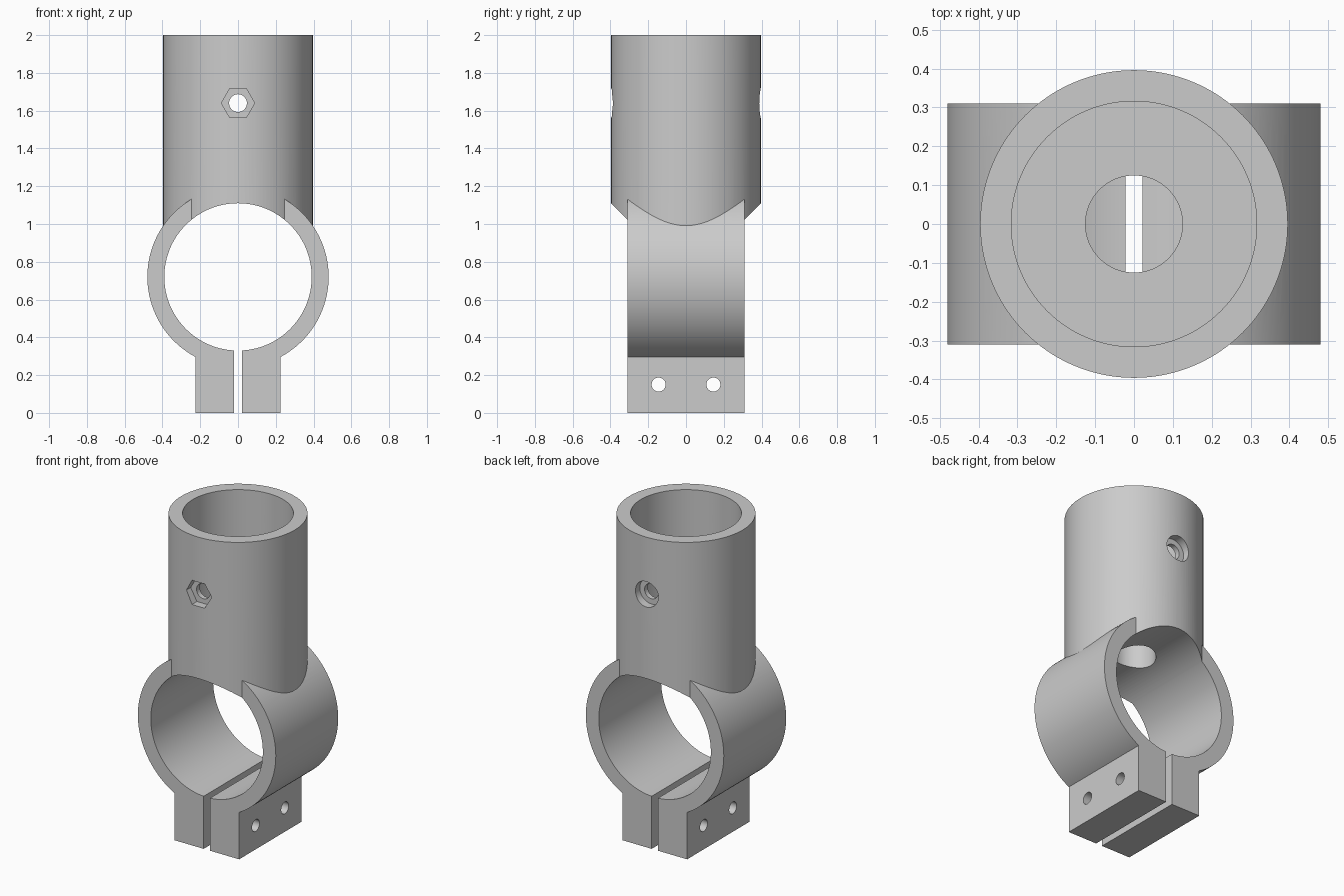
import bpy
from math import pi, radians

if "Cube" in bpy.data.objects:
    bpy.data.objects.remove(bpy.data.objects["Cube"], do_unlink=True)

grey = bpy.data.materials.new("plain grey")
grey.use_nodes = True
COLOUR = (0.6, 0.6, 0.6, 1)
grey.diffuse_color = COLOUR
grey.node_tree.nodes["Principled BSDF"].inputs["Base Color"].default_value = COLOUR

TURN = {"x": (0, pi / 2, 0), "y": (pi / 2, 0, 0), "z": (0, 0, 0)}
RING_Z, BOLT_Z, EAR_HOLE_Z = 0.72, 1.64, 0.15


def cylinder(name, radius, length, centre, axis="z", sides=128):
    bpy.ops.mesh.primitive_cylinder_add(vertices=sides, radius=radius, depth=length,
                                        location=centre, rotation=TURN[axis])
    ob = bpy.context.object
    ob.name = name
    return ob


def box(name, size, centre):
    bpy.ops.mesh.primitive_cube_add(size=1, location=centre)
    ob = bpy.context.object
    ob.name = name
    ob.scale = size
    return ob


def combine(target, tool, operation):
    mod = target.modifiers.new(operation.lower(), "BOOLEAN")
    mod.operation, mod.solver, mod.object = operation, "EXACT", tool
    bpy.ops.object.select_all(action="DESELECT")
    bpy.context.view_layer.objects.active = target
    target.select_set(True)
    bpy.ops.object.modifier_apply(modifier=mod.name)
    bpy.data.objects.remove(tool, do_unlink=True)


# Solid shapes: upright socket, clamp ring and ear block
body = cylinder("pipe_clamp_body", 0.396, 1.05, (0, 0, 1.475))
combine(body, cylinder("clamp_ring", 0.48, 0.62, (0, 0, RING_Z), "y"), "UNION")
combine(body, box("clamp_ears", (0.45, 0.62, 0.5), (0, 0, 0.25)), "UNION")

# Ring bore, socket bore and drain hole through its floor
cutters = [
    cylinder("ring_bore", 0.39, 1.2, (0, 0, RING_Z), "y"),
    cylinder("socket_bore", 0.316, 0.92, (0, 0, 1.74)),
    cylinder("drain_hole", 0.125, 0.5, (0, 0, 1.25), sides=64),
]

# Slit between the ears, and the two screw holes across them
cutters.append(box("ear_slit", (0.044, 1, 0.6), (0, 0, 0.2)))
for y in (-0.145, 0.145):
    cutters.append(cylinder("ear_hole", 0.037, 1, (0, y, EAR_HOLE_Z), "x", 48))

# Cross bolt hole with a hexagonal nut pocket in front and a round one behind
cutters.append(cylinder("bolt_hole", 0.047, 1.2, (0, 0, BOLT_Z), "y", 48))
nut = cylinder("nut_pocket", 0.088, 0.2, (0, -0.445, BOLT_Z), "y", 6)
nut.rotation_euler = (pi / 2, radians(30), 0)
cutters.append(nut)
cutters.append(cylinder("bolt_head_pocket", 0.08, 0.2, (0, 0.445, BOLT_Z), "y", 48))

for cutter in cutters:
    combine(body, cutter, "DIFFERENCE")

# Finish
body.data.materials.clear()
body.data.materials.append(grey)
bpy.ops.object.select_all(action="DESELECT")
body.select_set(True)
bpy.context.view_layer.objects.active = body
bpy.ops.object.shade_smooth_by_angle(angle=radians(30))
